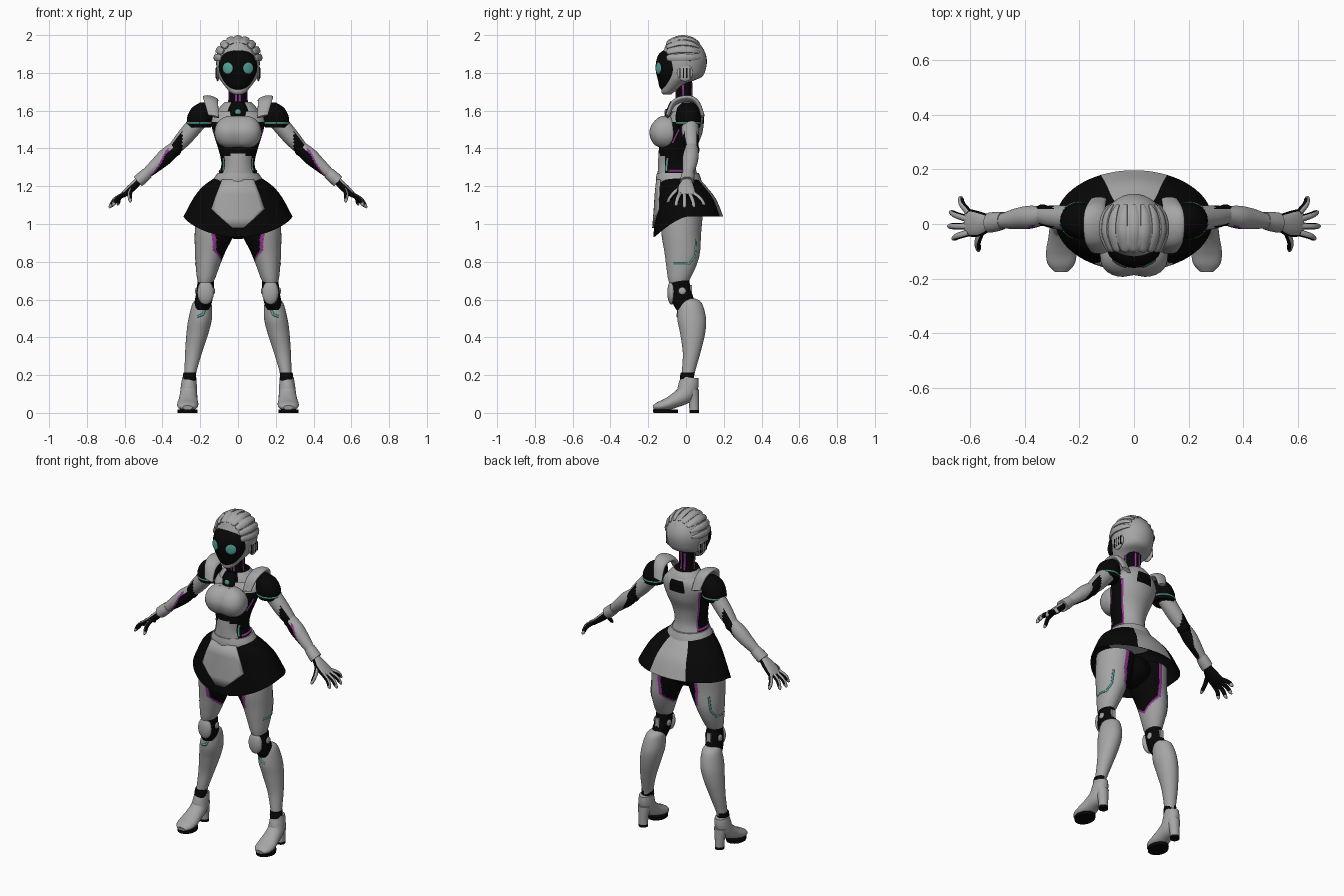
import bpy, bmesh, math
from mathutils import Vector, Matrix

if "Cube" in bpy.data.objects:
    bpy.data.objects.remove(bpy.data.objects["Cube"])

GREY, BLACK, PURPLE, TEAL = range(4)
MATS = []
for label, rgb in (("light_grey", (.38, .38, .38)), ("black", (.002, .002, .002)),
                   ("purple", (.30, .035, .30)), ("teal", (.09, .37, .32))):
    MATS.append(bpy.data.materials.new(label))
    MATS[-1].diffuse_color = (*rgb, 1)

def finish(name, bm, mat, mirror, many=False):
    bmesh.ops.recalc_face_normals(bm, faces=bm.faces)
    me = bpy.data.meshes.new(name)
    bm.to_mesh(me)
    for m in (MATS if many else [MATS[mat]]):
        me.materials.append(m)
    ob = bpy.data.objects.new(name, me)
    bpy.context.collection.objects.link(ob)
    if mirror:
        ob.modifiers.new("mirror", "MIRROR").use_mirror_merge = False
    return ob

def dense(pts, n):
    """Smooth interpolation through rings (x, y, z, radius_u, radius_v)."""
    out = []
    for i in range(len(pts) - 1):
        quad = pts[max(i - 1, 0)], pts[i], pts[i + 1], pts[min(i + 2, len(pts) - 1)]
        for t in [k / n for k in range(n)]:
            out.append([0.5 * (2 * b + (c - a) * t + (2 * a - 5 * b + 4 * c - d) * t * t
                               + (3 * b - a - 3 * c + d) * t ** 3) for a, b, c, d in zip(*quad)])
    return out + [list(pts[-1])]

def tube(name, pts, mat=GREY, u=None, col=None, n=24, mirror=False, warp=None, caps=True, steps=6):
    """Loft of ellipses; horizontal when u is None, else across the path. Angle 0 faces front."""
    rings, bm, loops = dense(pts, steps), bmesh.new(), []
    for i, (x, y, z, a, b) in enumerate(rings):
        uu, vv = Vector(u or (1, 0, 0)).normalized(), Vector((0, 1, 0))
        if u:
            vv = (Vector(rings[min(i + 1, len(rings) - 1)][:3]) - Vector(rings[max(i - 1, 0)][:3])).cross(uu).normalized()
        loops.append([])
        for th in [2 * math.pi * k / n for k in range(n)]:
            co = Vector((x, y, z)) + uu * max(a, .001) * math.sin(th) - vv * max(b, .001) * math.cos(th)
            loops[-1].append(bm.verts.new(warp(co, th) if warp else co))
    for lo, hi in zip(loops, loops[1:]):
        for k in range(n):
            f = bm.faces.new((lo[k], lo[(k + 1) % n], hi[(k + 1) % n], hi[k]))
            if col:
                th = (k + .5) * 360 / n
                f.material_index = col(th - 360 if th > 180 else th, f.calc_center_median())
    for loop in ((loops[0], loops[-1]) if caps else ()):
        f = bm.faces.new(loop)
        f.material_index = col(0, f.calc_center_median()) if col else 0
    finish(name, bm, mat, mirror, col is not None)
    return rings

def solid(name, loc, r, mat=GREY, rot=0, mirror=False, cube=False):
    bm = bmesh.new()
    M = Matrix.Translation(loc) @ Matrix.Rotation(math.radians(rot), 4, 'Z') @ Matrix.Diagonal((*r, 1))
    if cube:
        bmesh.ops.create_cube(bm, size=2, matrix=M)
    else:
        bmesh.ops.create_uvsphere(bm, u_segments=28, v_segments=18, radius=1, matrix=M)
    finish(name, bm, mat, mirror)

def trace(name, rings, path, mat, r=.006):
    """Thin mirrored trim line set into a horizontal loft, path of (angle, z)."""
    cu = bpy.data.curves.new(name, 'CURVE')
    cu.dimensions, cu.bevel_depth, cu.bevel_resolution = '3D', r, 2
    cu.materials.append(MATS[mat])
    pts = []
    for start, end in zip(path, path[1:]):
        for k in range(9):
            th, z = [p + (q - p) * k / 8 for p, q in zip(start, end)]
            g, h = sorted(rings, key=lambda q: abs(q[2] - z))[:2]
            x, y, _, a, b = [p + (q - p) * (z - g[2]) / (h[2] - g[2] or 1) for p, q in zip(g, h)]
            s, c = math.sin(math.radians(th)), math.cos(math.radians(th))
            pts.append((x + (a - r * .35) * s, y - (b - r * .35) * c, z))
    for side in (1, -1):
        sp = cu.splines.new('POLY')
        sp.points.add(len(pts) - 1)
        for p, c in zip(sp.points, pts):
            p.co = (side * c[0], c[1], c[2], 1)
    bpy.context.collection.objects.link(bpy.data.objects.new(name, cu))

# Head, face plate, eyes, ears
tube("head", [(0, -.10, 1.685, .02, .02), (0, -.095, 1.70, .045, .035), (0, -.055, 1.75, .085, .075), (0, -.023, 1.78, .104, .108),
              (0, -.015, 1.83, .114, .122), (0, -.012, 1.88, .115, .121), (0, -.012, 1.93, .10, .102), (0, -.02, 1.97, .07, .075),
              (0, -.03, 1.99, .025, .025)], n=36)
tube("face_plate", [(0, -.10, 1.70, .02, .02), (0, -.10, 1.725, .05, .04), (0, -.09, 1.76, .078, .058), (0, -.08, 1.81, .10, .08),
                    (0, -.075, 1.86, .099, .083), (0, -.075, 1.90, .08, .068), (0, -.07, 1.925, .04, .04)], BLACK, n=36)
solid("eye", (.054, -.146, 1.825), (.030, .006, .030), TEAL, 28, True)
solid("ear_pad", (.108, -.005, 1.80), (.010, .042, .045), GREY, 0, True)
for i in range(4):
    solid("ear_slit", (.114, -.032 + i * .018, 1.80), (.004, .003, .026), BLACK, 0, True, True)
# Ribbed headdress running over the crown
for a in [math.radians((i - 4) * 21) for i in range(9)]:
    pts = []
    for y, w in ((-.10, .012), (-.085, .018), (-.03, .02), (.03, .018), (.07, .008)):
        R = .12 * math.sqrt(1 - ((y + .015) / .125) ** 2)
        pts.append((R * math.sin(a), y, 1.87 + R * math.cos(a), w, w * .5))
    tube("headdress_rib", pts, GREY, (math.cos(a), 0, -math.sin(a)), n=10)
# Neck and collar
neck = tube("neck", [(0, -.005, 1.60, .06, .055), (0, -.01, 1.66, .047, .042), (0, -.012, 1.76, .05, .045)], BLACK)
for th in (12, 85, 165):
    trace("neck_cable", neck, [(th, 1.63), (th, 1.75)], PURPLE, .007)
tube("collar", [(0, 0, 1.595, .112, .09), (0, 0, 1.62, .095, .08), (0, -.002, 1.645, .07, .065)],
     col=lambda th, c: BLACK if abs(th) < 30 else GREY, n=36)
tube("neck_tie", [(0, -.07, 1.645, .03, .014), (0, -.088, 1.60, .042, .016), (0, -.11, 1.55, .03, .012)], BLACK, (1, 0, 0), n=12)
solid("gem", (0, -.106, 1.592), (.016, .008, .016), TEAL)

# Torso with panels and a rounded bust plate
def torso_col(th, c):
    t = abs(th)
    if t > 124:
        return BLACK if t > 160 and 1.53 < c.z < 1.60 else GREY
    if c.z > 1.54:
        return BLACK if t < 16 else GREY
    if t > 118:
        return PURPLE
    if c.z < 1.375 - .0004 * t:
        return GREY if t < 50 else BLACK
    return GREY if c.z > 1.44 and t < 45 else BLACK

torso = tube("torso", [(0, -.04, 1.20, .13, .11), (0, -.045, 1.26, .105, .105), (0, -.05, 1.32, .088, .098), (0, -.043, 1.40, .105, .10),
                       (0, -.02, 1.48, .13, .106), (0, 0, 1.55, .142, .095), (0, .01, 1.60, .11, .08), (0, 0, 1.645, .06, .055)],
             col=torso_col, n=120)
trace("waist_light", torso, [(56, 1.28), (60, 1.35)], TEAL, .007)
trace("waist_trim", torso, [(64, 1.28), (122, 1.28)], PURPLE, .008)
trace("chest_trim", torso, [(70, 1.43), (78, 1.50)], PURPLE)

def boxy(co, th):
    f = (abs(math.sin(th)) ** 2.7 + abs(math.cos(th)) ** 2.7) ** (-1 / 2.7)
    cleft = .010 * math.exp(-(co.x / .03) ** 2) if co.y < -.13 else 0
    return Vector((co.x * f, -.11 + (co.y + .11) * f + cleft, co.z))

tube("bust", [(0, -.11, z, a, b) for z, a, b in ((1.405, .065, .03), (1.418, .095, .06), (1.45, .118, .08), (1.49, .124, .087),
                                                 (1.53, .113, .073), (1.56, .085, .045), (1.573, .05, .02))], n=40, warp=boxy)
# Waistband, skirt, apron
tube("waistband", [(0, -.037, 1.215, .135, .122), (0, -.04, 1.24, .128, .119), (0, -.043, 1.27, .108, .111)], n=36)

def hem_dip(co, th):
    t = max(0, min(1, (1.25 - co.z) / .21))
    co.z -= .11 * max(0, math.cos(th)) ** 1.5 * t * t
    return co

SKIRT = [(0, -.04, 1.25, .11, .10), (0, -.035, 1.23, .145, .115), (0, -.02, 1.19, .195, .135), (0, 0, 1.13, .24, .16), (0, .012, 1.04, .288, .185)]
tube("skirt", SKIRT, col=lambda th, c: GREY if abs(th) > 155 else BLACK, n=72, warp=hem_dip, caps=False)
tube("skirt_lining", [(x, y, z, a - .006, b - .006) for x, y, z, a, b in SKIRT], BLACK, n=72, warp=hem_dip, caps=False)
bm, rows = bmesh.new(), []
for z, w, y, k in ((1.235, .085, -.158, 2.4), (1.16, .115, -.166, 1.5), (1.08, .143, -.171, 1.1), (1.03, .09, -.175, 1.1), (.98, .032, -.179, 1.1)):
    rows.append([bm.verts.new((s / 6 * w, y + k * (s / 6 * w) ** 2, z)) for s in range(-6, 7)])
for r0, r1 in zip(rows, rows[1:]):
    for k in range(12):
        bm.faces.new((r0[k], r0[k + 1], r1[k + 1], r1[k]))
finish("apron", bm, GREY, False).modifiers.new("thickness", "SOLIDIFY").thickness = .008
solid("pelvis", (0, -.02, 1.01), (.12, .105, .09), BLACK)

# Legs
def thigh_col(th, c):
    w, d = min(85, 69 + (c.z - .86) * 200, (c.z - .79) * 1000), abs(th + 90 if th < 90 else th - 270)
    return BLACK if d < w else PURPLE if d < w + 12 and w > -10 else GREY

thigh = tube("thigh", [(.115, -.02, 1.06, .11, .11), (.125, -.025, .95, .104, .105), (.148, -.02, .85, .08, .094), (.16, -.025, .78, .064, .08),
                       (.168, -.035, .72, .05, .062), (.172, -.04, .69, .04, .05)], col=thigh_col, n=96, mirror=True, steps=14)
trace("thigh_light", thigh, [(140, .92), (138, .83), (120, .79), (60, .79)], TEAL)
tube("knee_joint", [(.17, -.038, .72, .042, .052), (.174, -.03, .65, .045, .057), (.183, -.015, .59, .046, .06), (.19, -.003, .545, .038, .048)],
     BLACK, mirror=True)
solid("kneecap", (.172, -.076, .637), (.044, .023, .064), mirror=True)
for x in (.130, .219):
    solid("knee_hub", (x, -.02, .645), (.008, .02, .02), mirror=True)
solid("knee_strut", (.176, .026, .65), (.013, .006, .028), GREY, 0, True, True)
shin = tube("shin", [(.184, .015, .605, .03, .035), (.19, .022, .58, .050, .062), (.2, .03, .5, .062, .076), (.215, .035, .42, .058, .066),
                     (.235, .03, .32, .045, .047), (.25, .015, .23, .033, .036), (.255, .01, .195, .03, .033)], mirror=True, n=40)
trace("shin_light", shin, [(-22, .555), (-10, .52), (15, .51)], TEAL, .007)
tube("ankle", [(.255, .01, .215, .034, .037), (.257, .004, .18, .035, .037), (.259, .004, .13, .030, .032)], BLACK, mirror=True)
# Heeled boots
tube("boot", [(.258, .018, .188, .037, .047), (.26, .013, .145, .042, .053), (.262, -.005, .1, .046, .05), (.264, -.05, .07, .050, .04),
              (.266, -.1, .046, .056, .032), (.267, -.145, .034, .050, .024), (.267, -.174, .028, .026, .012)], GREY, (1, 0, 0), mirror=True)
tube("boot_heel", [(.26, .044, 0, .026, .026), (.26, .042, .06, .029, .028), (.26, .032, .125, .038, .038)],
     col=lambda th, c: BLACK if c.z < .012 else GREY, mirror=True)
tube("boot_sole", [(.267, -.108, 0, .052, .065), (.267, -.108, .018, .053, .067)], BLACK, mirror=True)
# Shoulders
tube("shoulder_frill", [(.13, -.10, 1.57, .03, .010), (.142, -.065, 1.64, .038, .014), (.145, 0, 1.664, .042, .015),
                        (.142, .055, 1.645, .038, .014), (.13, .09, 1.57, .03, .010)], GREY, (1, 0, .25), mirror=True)
sleeve = tube("puff_sleeve", [(.203, .014, 1.512, .060, .060), (.203, .013, 1.53, .067, .065), (.198, .012, 1.57, .070, .067),
                              (.188, .01, 1.615, .056, .056), (.175, .01, 1.642, .028, .03)], BLACK, mirror=True)
trace("sleeve_light", sleeve, [(a, 1.535) for a in range(0, 361, 60)], TEAL)
# Arms, dark on the inner side with a coloured border
tube("upper_arm", [(.17, .015, 1.59, .045, .045), (.23, .02, 1.52, .046, .046), (.29, .025, 1.45, .043, .043), (.335, .03, 1.40, .035, .035)],
     u=(0, 1, 0), n=48, mirror=True, col=lambda th, c: BLACK if c.x > .295 and abs(th) < 135 else GREY)
solid("elbow", (.335, .032, 1.393), (.036, .04, .036), BLACK, 0, True)

def forearm_col(th, c):
    w = min(105, ((.47 if th < 30 else .43) - c.x) * 1150)
    return BLACK if abs(th) < w else PURPLE if c.x > .365 and -w - 24 < th < 30 and w > -20 else GREY

tube("forearm", [(.33, .03, 1.405, .033, .035), (.38, .025, 1.36, .042, .042), (.43, .02, 1.315, .038, .036), (.49, .01, 1.262, .027, .027),
                 (.53, .005, 1.225, .025, .025)], u=(0, 1, 0), col=forearm_col, n=60, mirror=True, steps=10)
tube("wrist_cuff", [(.48, .012, 1.27, .032, .031), (.505, .008, 1.247, .036, .033), (.53, .005, 1.225, .037, .033)], GREY, (0, 1, 0), mirror=True)

# Hands, dark on the palm side and between the knuckles
def palm_col(th, c):
    return BLACK if abs(th) < 125 else GREY

tube("hand", [(.525, .005, 1.23, .026, .02), (.56, 0, 1.195, .044, .022), (.595, .003, 1.165, .05, .018), (.615, .005, 1.148, .045, .013)],
     u=(0, 1, 0), col=palm_col, mirror=True)
for y0, tip in ((.042, (.637, .10, 1.10)), (.018, (.675, .045, 1.088)), (-.008, (.682, -.008, 1.085)), (-.032, (.665, -.055, 1.095)),
                (-.03, (.57, -.10, 1.115))):
    base, tip = Vector((.56, y0, 1.19) if tip[0] < .6 else (.605, y0, 1.158)), Vector(tip)
    mid = (base + tip) / 2 + Vector((.008, 0, .008))
    tube("finger", [(*base, .013, .012), (*mid, .012, .012), (*mid.lerp(tip, .7), .010, .010), (*tip, .004, .004)], n=16, mirror=True,
         u=tuple((tip - base).cross(Vector((-.7, 0, -.7)))), col=lambda th, c: BLACK if abs(th) < 145 and (c - tip).length > .022 else GREY)
# Smooth shading with kept edges
for ob in [o for o in bpy.data.objects if o.type == 'MESH']:
    ob.select_set(True)
    bpy.context.view_layer.objects.active = ob
bpy.ops.object.shade_smooth_by_angle(angle=math.radians(45))

for m in bpy.data.materials:
    if m.users and not m.is_grease_pencil:
        m.use_nodes = True
        m.node_tree.nodes["Principled BSDF"].inputs["Base Color"].default_value = m.diffuse_color
